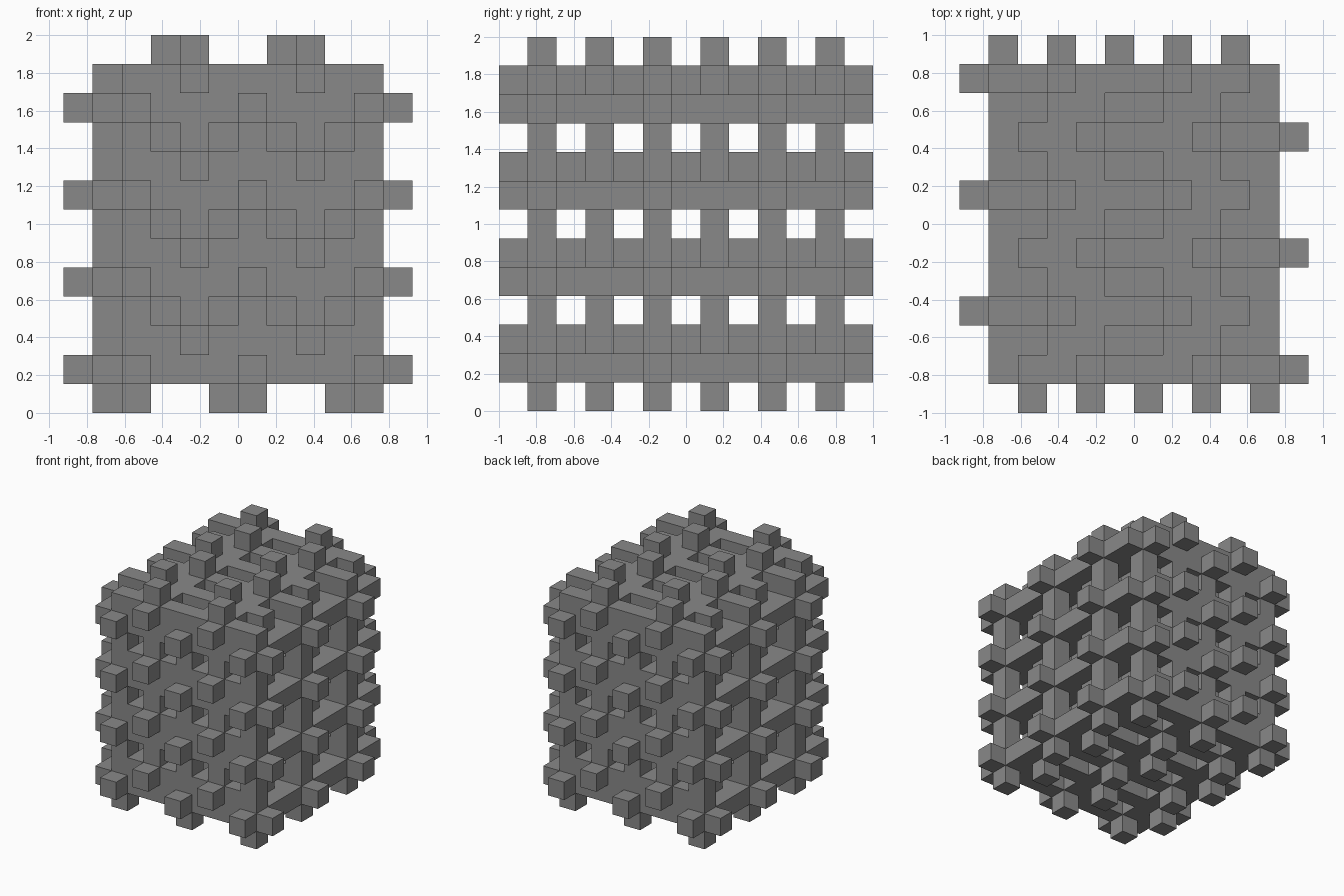
import bpy
import bmesh
from mathutils import Vector

cube = bpy.data.objects.get("Cube")
if cube:
    bpy.data.objects.remove(cube, do_unlink=True)

UNIT = 2 / 13
ORIGIN = Vector((-6, -6.5, 0))
AXES = [Vector(a) for a in ((1, 0, 0), (0, 1, 0), (0, 0, 1))]
DIRECTIONS = [a * s for a in AXES for s in (1, -1)]

# One grey material
grey = bpy.data.materials.new("mid_grey")
grey.use_nodes = True
colour = (0.25, 0.25, 0.25, 1)
grey.diffuse_color = colour
grey.node_tree.nodes["Principled BSDF"].inputs["Base Color"].default_value = colour


def cross_cells(centre):
    """Cells of a six-armed cross: the centre and its neighbours."""
    return {centre} | {tuple(int(c) for c in Vector(centre) + d) for d in DIRECTIONS}


# Packed crosses: columns alternate in depth, and pairs of columns step in height
cells = set()
for i in range(1, 11):
    first_row = 3 if i % 2 else 1
    first_level = 1 + ((i - 1) // 2) % 2
    for j in range(first_row, 12, 4):
        for k in range(first_level, 12, 3):
            cells |= cross_cells((i, j, k))

# Outer skin of the joined crosses: a square wherever a cell meets empty space
bm = bmesh.new()
for cell in sorted(cells):
    middle = Vector(cell) + Vector((0.5, 0.5, 0.5))
    for d in DIRECTIONS:
        if tuple(int(c) for c in Vector(cell) + d) in cells:
            continue
        u = Vector((d.y, d.z, d.x))
        v = d.cross(u)
        corners = [middle + (d + u * a + v * b) / 2
                   for a, b in ((-1, -1), (1, -1), (1, 1), (-1, 1))]
        bm.faces.new([bm.verts.new((p + ORIGIN) * UNIT) for p in corners])
bmesh.ops.remove_doubles(bm, verts=bm.verts, dist=UNIT / 100)

mesh = bpy.data.meshes.new("interlocking_crosses")
bm.to_mesh(mesh)
bm.free()
mesh.materials.append(grey)
block = bpy.data.objects.new("interlocking_crosses", mesh)
bpy.context.collection.objects.link(block)
